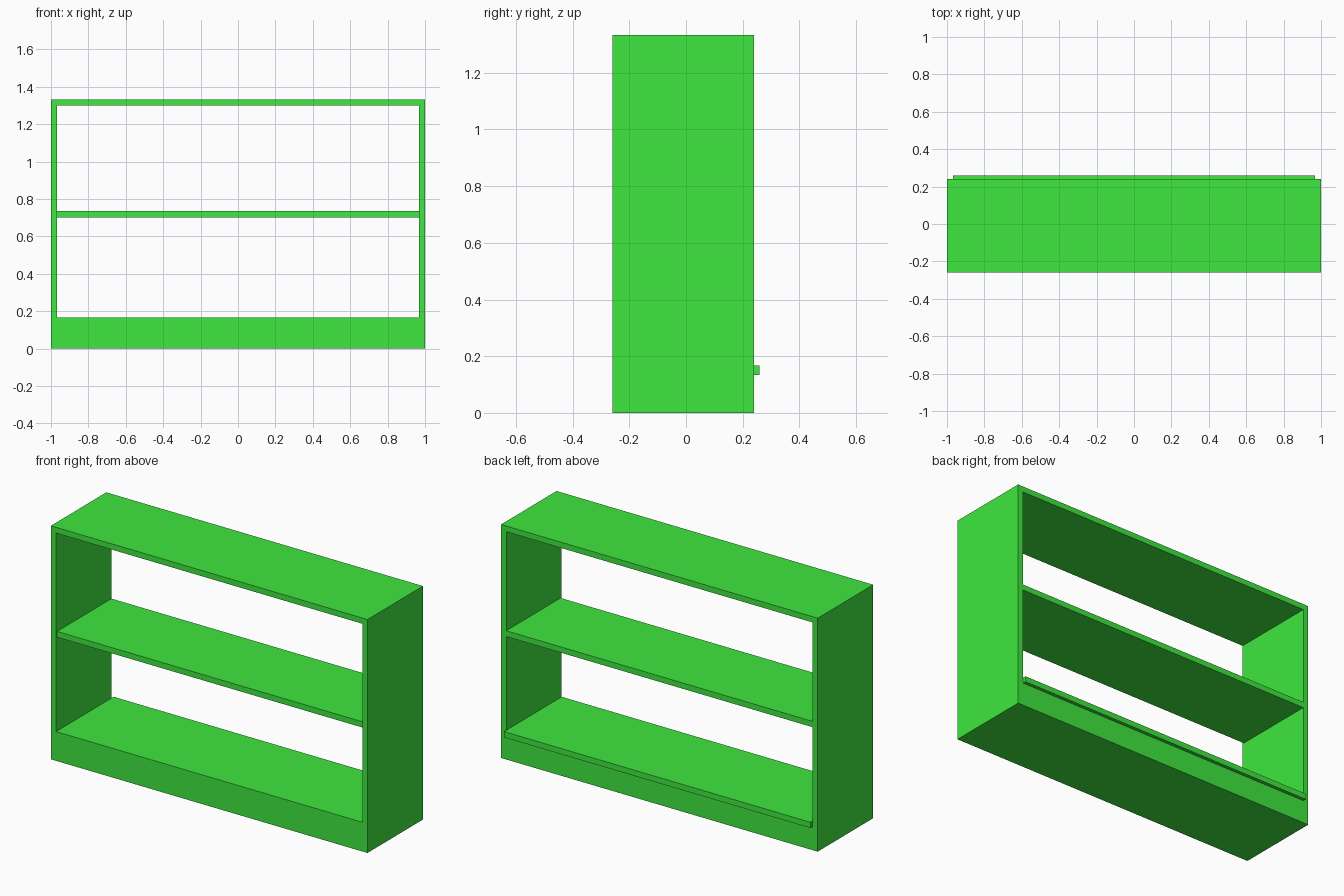
import bpy

if "Cube" in bpy.data.objects:
    bpy.data.objects.remove(bpy.data.objects["Cube"])

mat = bpy.data.materials.new("green_paint")
mat.diffuse_color = (0.05, 0.8, 0.05, 1)
mat.use_nodes = True
mat.node_tree.nodes["Principled BSDF"].inputs["Base Color"].default_value = mat.diffuse_color


def board(name, x, y, z):
    """Box spanning the given (min, max) ranges."""
    bpy.ops.mesh.primitive_cube_add(size=1, location=[sum(r) / 2 for r in (x, y, z)])
    ob = bpy.context.object
    ob.name = name
    ob.scale = [r[1] - r[0] for r in (x, y, z)]
    bpy.ops.object.transform_apply(location=False, rotation=False, scale=True)
    ob.data.materials.append(mat)
    return ob


FRONT, BACK, HEIGHT, T = -0.26, 0.24, 1.333, 0.033
INNER = (-1 + T, 1 - T)

# Upright side panels
board("left_side", (-1, -1 + T), (FRONT, BACK), (0, HEIGHT))
board("right_side", (1 - T, 1), (FRONT, BACK), (0, HEIGHT))

# Top panel and slightly recessed middle shelf
board("top_panel", INNER, (FRONT, BACK), (HEIGHT - T, HEIGHT))
board("middle_shelf", INNER, (-0.25, BACK), (0.702, 0.735))

# Bottom shelf, protruding at the back, on a solid plinth
board("bottom_shelf", INNER, (FRONT, 0.26), (0.134, 0.167))
board("plinth", INNER, (FRONT, BACK), (0, 0.134))
